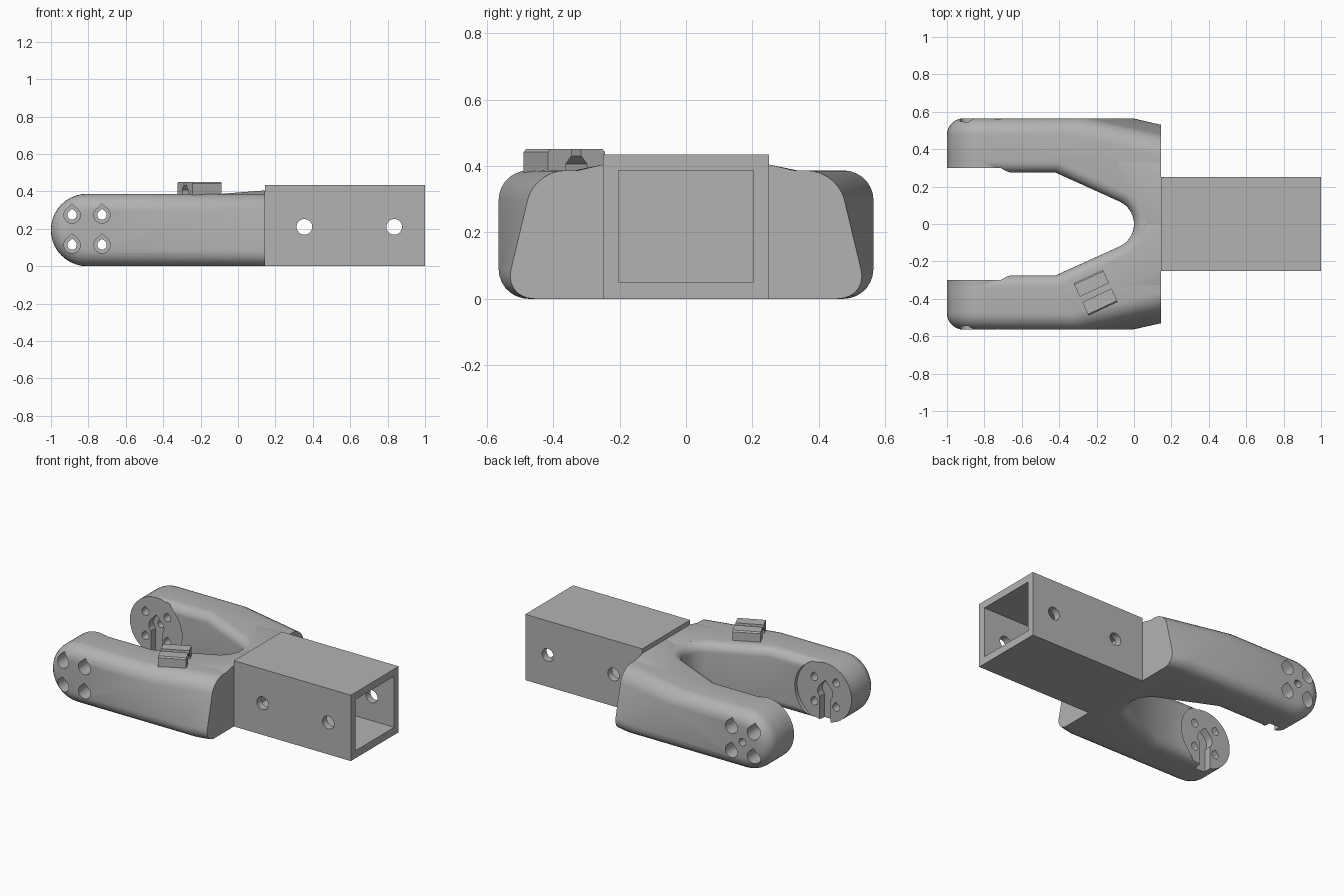
import bpy, bmesh
from math import sin, cos, pi, radians
from mathutils import Vector, Matrix

if "Cube" in bpy.data.objects:
    bpy.data.objects.remove(bpy.data.objects["Cube"])

grey = bpy.data.materials.new("plain_grey")
grey.use_nodes = True
grey.diffuse_color = (0.45, 0.45, 0.45, 1)
grey.node_tree.nodes["Principled BSDF"].inputs["Base Color"].default_value = grey.diffuse_color

HUB_X, HUB_Z = -0.807, 0.1935   # centre of each rounded arm end
OUT_Y, IN_Y, PAD_Y = 0.565, 0.275, 0.30
BACK_X = 0.145                  # where the fork meets the tube


def make(name, bm):
    bmesh.ops.recalc_face_normals(bm, faces=bm.faces)
    mesh = bpy.data.meshes.new(name)
    bm.to_mesh(mesh)
    bm.free()
    obj = bpy.data.objects.new(name, mesh)
    bpy.context.collection.objects.link(obj)
    mesh.materials.append(grey)
    return obj


def prism(name, pts, axis, lo, hi):
    """Extrude a 2D outline along an axis from lo to hi."""
    place = {"x": lambda u, v: (lo, u, v), "y": lambda u, v: (u, lo, v),
             "z": lambda u, v: (u, v, lo)}[axis]
    bm = bmesh.new()
    face = bm.faces.new([bm.verts.new(place(u, v)) for u, v in pts])
    move = Vector([hi - lo if a == axis else 0 for a in "xyz"])
    ext = bmesh.ops.extrude_face_region(bm, geom=[face])["geom"]
    bmesh.ops.translate(bm, vec=move, verts=[g for g in ext if isinstance(g, bmesh.types.BMVert)])
    return make(name, bm)


def rect(u0, u1, v0, v1):
    return [(u0, v0), (u1, v0), (u1, v1), (u0, v1)]


def arc(cu, cv, r, a0, a1, n):
    angles = [radians(a0 + (a1 - a0) * i / n) for i in range(n + 1)]
    return [(cu + r * cos(a), cv + r * sin(a)) for a in angles]


def circle(cu, cv, r, n=32):
    return arc(cu, cv, r, 0, 360, n)[:-1]


def teardrop(cu, cv, r):
    return arc(cu, cv, r, 135, 405, 20) + [(cu, cv + r * 1.35)]


def cut(obj, cutter):
    cutter.hide_render = True
    mod = obj.modifiers.new("cut", "BOOLEAN")
    mod.operation, mod.solver, mod.object = "DIFFERENCE", "EXACT", cutter
    bpy.context.view_layer.objects.active = obj
    bpy.ops.object.modifier_apply(modifier=mod.name)
    bpy.data.objects.remove(cutter)


def round_edges(obj, is_wall, width):
    """Round every edge that borders exactly one wall face."""
    bm = bmesh.new()
    bm.from_mesh(obj.data)
    bm.normal_update()
    edges = [e for e in bm.edges if sum(is_wall(f) for f in e.link_faces) == 1
             and not all(v.co.x > BACK_X - 0.001 for v in e.verts)]
    bmesh.ops.bevel(bm, geom=edges, offset=width, segments=7, profile=0.5,
                    affect="EDGES", clamp_overlap=False)
    bm.to_mesh(obj.data)
    bm.free()


# Fork blank: round-nosed side profile, with slanted flanks near the tube
side = arc(HUB_X, HUB_Z, HUB_Z, 90, 270, 20) + [(BACK_X, 0), (BACK_X, 2 * HUB_Z)]
fork = prism("fork", side, "y", -OUT_Y, OUT_Y)
bm = bmesh.new()
bm.from_mesh(fork.data)
for s in (1, -1):
    cutres = bmesh.ops.bisect_plane(bm, geom=bm.verts[:] + bm.edges[:] + bm.faces[:],
                                    plane_co=(-0.03, s * OUT_Y, 0.1),
                                    plane_no=(0.229, s, 0.239), clear_outer=True)
    rim = [g for g in cutres["geom_cut"] if isinstance(g, bmesh.types.BMEdge)]
    bmesh.ops.holes_fill(bm, edges=rim)
bmesh.ops.recalc_face_normals(bm, faces=bm.faces)
bm.to_mesh(fork.data)
bm.free()

# Gap between the arms, ending in a round crotch
gap = [(-1.2, -IN_Y), (-0.42, -IN_Y)] + arc(-0.132, 0, 0.132, -65.5, 65.5, 14) \
    + [(-0.42, IN_Y), (-1.2, IN_Y)]
cut(fork, prism("gap_cutter", gap, "z", -0.2, 0.7))

round_edges(fork, lambda f: abs(f.normal.y) > 0.9
            and abs(f.calc_center_median().y) > 0.4, 0.09)
round_edges(fork, lambda f: abs(f.normal.z) < 0.01 and f.calc_center_median().x < 0.05
            and abs(f.calc_center_median().y) < IN_Y + 0.005, 0.06)

# Flat round mounting pads on the inner faces, with wire slots and bolt holes
parts = [fork]
for s, label in ((1, "left"), (-1, "right")):
    cut(fork, prism("recess_cutter", circle(HUB_X, HUB_Z, 0.205, 48), "y", s * 0.2, s * PAD_Y))
    pad = prism(label + "_mounting_pad", circle(HUB_X, HUB_Z, HUB_Z - 0.0005, 40),
                "y", s * PAD_Y, s * 0.4)
    slot = [(HUB_X - 0.04, -0.1), (HUB_X + 0.04, -0.1)] \
        + arc(HUB_X, HUB_Z, 0.055, -43, 45, 8) + [(HUB_X, HUB_Z + 0.078)] \
        + arc(HUB_X, HUB_Z, 0.055, 135, 223, 8)
    for body in (pad, fork):
        cut(body, prism("slot_cutter", slot, "y", s * 0.25, s * 0.35))
        for dx in (-0.08, 0.08):
            for dz in (-0.08, 0.08):
                x, z = HUB_X + dx, HUB_Z + dz
                cut(body, prism("bolt_cutter", teardrop(x, z, 0.025), "y", s * 0.2, s * 0.7))
                cut(body, prism("head_cutter", teardrop(x, z, 0.044), "y", s * 0.38, s * 0.7))
        if s > 0:
            cut(body, prism("axle_cutter", circle(HUB_X, HUB_Z, 0.025), "y", 0.2, 0.7))
    parts.append(pad)

    # Low ramp rising from the arm to the tube
    bm = bmesh.new()
    top = [(BACK_X, 0, 0.405), (BACK_X, 0.25, 0.405), (BACK_X, 0.33, 0.386),
           (-0.1, 0.34, 0.386), (0.07, 0, 0.386)]
    for x, y, z in top:
        bm.verts.new((x, s * y, z))
        bm.verts.new((x, s * y, 0.37))
    bmesh.ops.convex_hull(bm, input=bm.verts[:])
    parts.append(make(label + "_ramp", bm))

# Square socket tube with cross bolt holes
tube = prism("socket_tube", rect(-0.25, 0.25, 0, 0.435), "x", BACK_X, 1)
cut(tube, prism("bore_cutter", rect(-0.203, 0.203, 0.05, 0.387), "x", BACK_X + 0.005, 1.2))
for x in (0.355, 0.835):
    cut(tube, prism("cross_cutter", circle(x, 0.21, 0.042), "y", -0.5, 0.5))
parts.append(tube)

# Cable clip: two hooked jaws on the right arm
jaw = [(0.034, 0), (0.036, 0.025), (0.016, 0.05), (0.016, 0.07),
       (0.087, 0.07), (0.095, 0.062), (0.095, 0)]
for s, label in ((1, "inner"), (-1, "outer")):
    clip = prism(label + "_clip_jaw", [(s * u, v) for u, v in jaw], "x", -0.086, 0.086)
    clip.data.transform(Matrix.Translation((-0.205, -0.367, 0.381))
                        @ Matrix.Rotation(radians(25), 4, "Z"))
    parts.append(clip)

# Smooth rounded areas, keep creases crisp
for obj in parts:
    bpy.ops.object.select_all(action="DESELECT")
    obj.select_set(True)
    bpy.context.view_layer.objects.active = obj
    bpy.ops.object.shade_smooth_by_angle(angle=radians(30))
